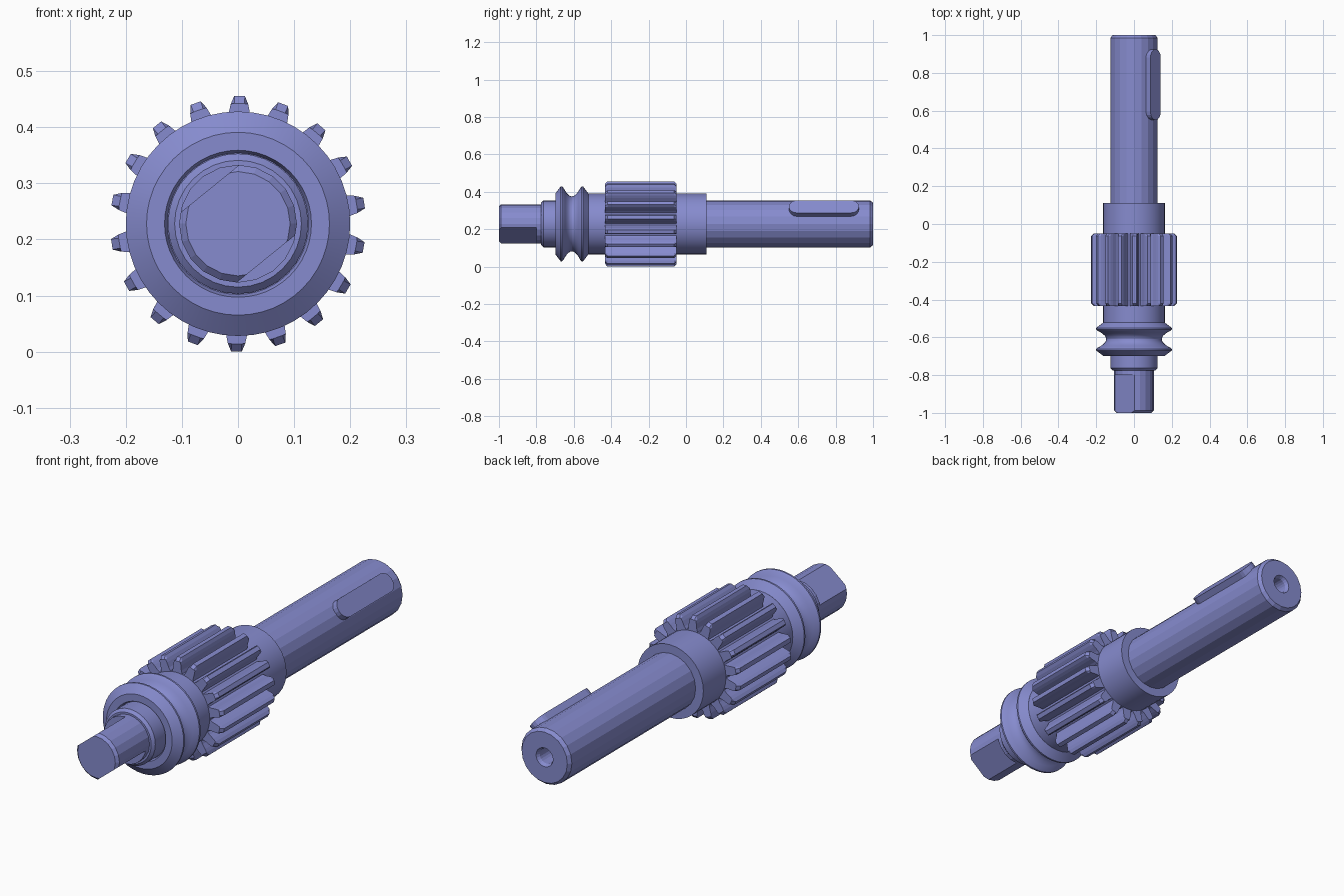
import bpy, bmesh
from math import sin, cos, pi, radians
from mathutils import Vector

if "Cube" in bpy.data.objects:
    bpy.data.objects.remove(bpy.data.objects["Cube"])

AXIS_Z = 0.228   # height of the shaft axis

STEEL = bpy.data.materials.new("blue_steel")
STEEL.diffuse_color = (0.24, 0.26, 0.62, 1)
STEEL.use_nodes = True
STEEL.node_tree.nodes["Principled BSDF"].inputs["Base Color"].default_value = STEEL.diffuse_color


def finish(bm, name, smooth=None):
    bmesh.ops.remove_doubles(bm, verts=bm.verts[:], dist=1e-5)
    bmesh.ops.recalc_face_normals(bm, faces=bm.faces[:])
    mesh = bpy.data.meshes.new(name)
    bm.to_mesh(mesh)
    bm.free()
    mesh.materials.append(STEEL)
    ob = bpy.data.objects.new(name, mesh)
    bpy.context.collection.objects.link(ob)
    if smooth:
        bpy.ops.object.select_all(action='DESELECT')
        bpy.context.view_layer.objects.active = ob
        ob.select_set(True)
        bpy.ops.object.shade_smooth_by_angle(angle=radians(smooth))
    return ob


def loft(sections):
    """Bridge rings of points that all have the same count, capping both ends."""
    bm = bmesh.new()
    rings = [[bm.verts.new(p) for p in s] for s in sections]
    n = len(rings[0])
    for a, b in zip(rings, rings[1:]):
        for i in range(n):
            j = (i + 1) % n
            bm.faces.new((a[i], a[j], b[j], b[i]))
    bm.faces.new(rings[0])
    bm.faces.new(rings[-1])
    return bm


def lathe(profile, sides):
    """Turn (y, radius) pairs around the shaft axis, capping both ends."""
    return loft([[(r * cos(2 * pi * i / sides), y, AXIS_Z + r * sin(2 * pi * i / sides))
                  for i in range(sides)] for y, r in profile])


# Output shaft with chamfer and blind centre hole
finish(lathe([(0.08, 0.125), (0.985, 0.125), (1.0, 0.113), (1.0, 0.042),
              (0.985, 0.034), (0.88, 0.034)], 20), "output_shaft")

# Collar carrying the gear
finish(lathe([(-0.53, 0.163), (0.11, 0.163)], 36), "gear_collar", 15)

# Grooved ring with concave waist
groove = [(-0.61 + 0.045 * t / 5, 0.147 + 0.046 * (t / 5) ** 2) for t in range(-5, 6)]
finish(lathe([(-0.685, 0.126), (-0.698, 0.131), (-0.698, 0.163), (-0.67, 0.2), (-0.662, 0.2)] +
             groove + [(-0.558, 0.2), (-0.55, 0.2), (-0.522, 0.163)], 48), "grooved_ring", 20)

# Bearing seat and drive neck
finish(lathe([(-0.775, 0.113), (-0.763, 0.125), (-0.68, 0.125)], 32), "bearing_seat", 15)
finish(lathe([(-0.8, 0.105), (-0.765, 0.105)], 20), "drive_neck")

# Drive end with two opposite flats
bm = lathe([(-1.0, 0.093), (-0.988, 0.105), (-0.8, 0.105)], 20)
for side in (1, -1):
    normal = Vector((-0.63, 0, 0.777)) * side
    bmesh.ops.bisect_plane(bm, geom=bm.verts[:] + bm.edges[:] + bm.faces[:],
                           plane_co=Vector((0, 0, AXIS_Z)) + normal * 0.08,
                           plane_no=normal, clear_outer=True)
    bmesh.ops.holes_fill(bm, edges=[e for e in bm.edges if e.is_boundary], sides=0)
finish(bm, "drive_flats")

# Gear with 18 curved teeth, tips chamfered at both ends
TEETH = 18
FLANK = [(0.165, 0.0245), (0.178, 0.0205), (0.2, 0.0185), (0.214, 0.0155), (0.228, 0.0095)]


def gear_section(y, limit):
    pts = []
    for k in range(TEETH):
        mid = radians(89.3) + 2 * pi * k / TEETH
        for r, half in [(r, -h) for r, h in FLANK] + [(r, h) for r, h in reversed(FLANK)]:
            a = mid + half / r
            rr = min(r, limit + (r - 0.165) * 0.02)
            pts.append((rr * cos(a), y, AXIS_Z + rr * sin(a)))
    return pts


finish(loft([gear_section(-0.433, 0.213), gear_section(-0.42, 0.228),
             gear_section(-0.063, 0.228), gear_section(-0.05, 0.213)]), "gear_teeth")

# Round-ended key standing proud of the shaft
out = Vector((cos(radians(39)), 0, sin(radians(39))))
across = Vector((-out.z, 0, out.x))
HALF, Y0, Y1 = 0.043, 0.55, 0.925
outline = []
for centre, start in ((Y1 - HALF, 0), (Y0 + HALF, pi)):
    for i in range(9):
        a = start + pi * i / 8
        outline.append((HALF * cos(a), centre + HALF * sin(a)))
finish(loft([[Vector((0, y, AXIS_Z)) + across * u + out * h for u, y in outline]
             for h in (0.1, 0.147)]), "shaft_key")
